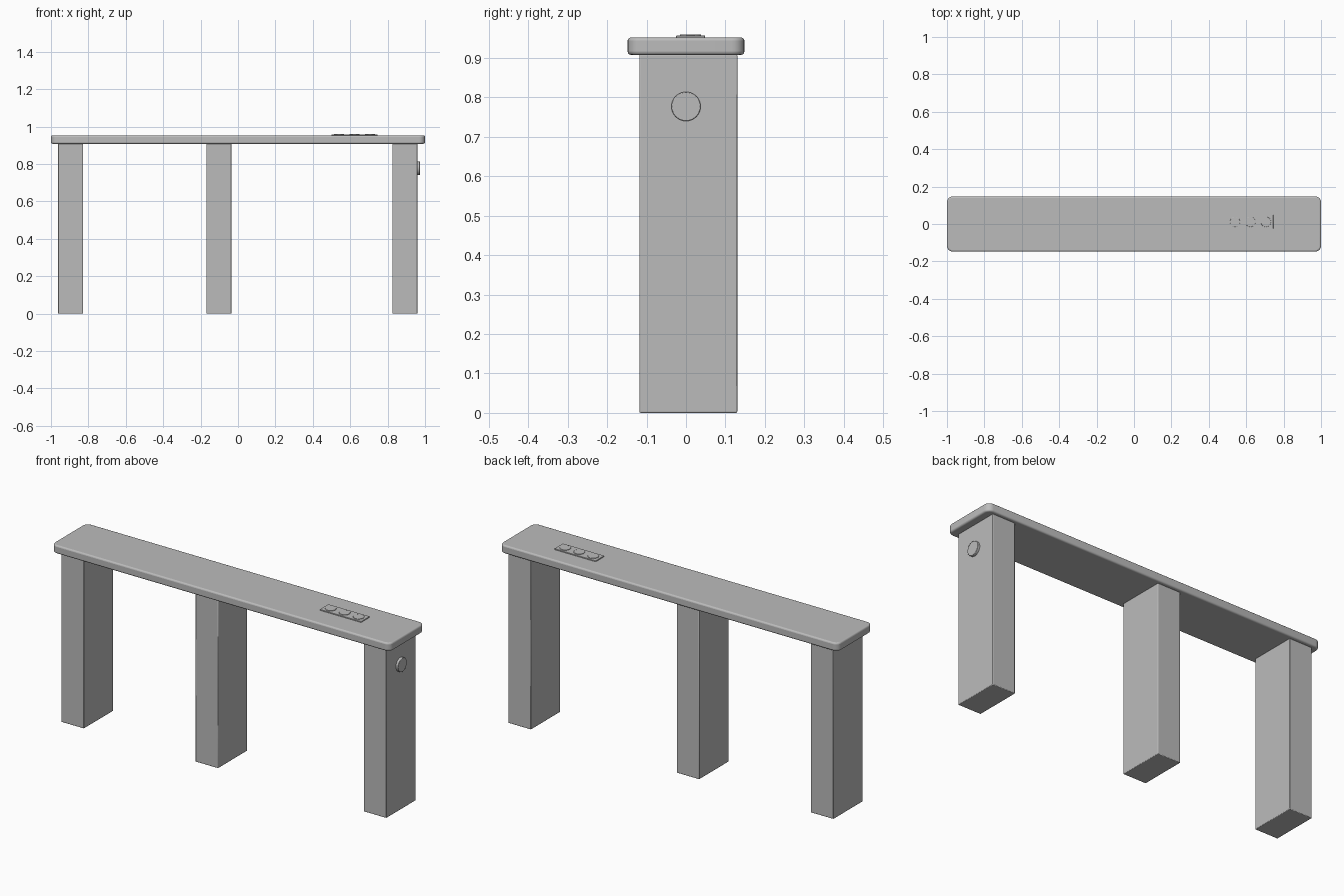
import bpy
import bmesh
from math import pi

cube = bpy.data.objects.get("Cube")
if cube:
    bpy.data.objects.remove(cube, do_unlink=True)

grey = bpy.data.materials.new("plain_grey")
grey.use_nodes = True
color = (0.5, 0.5, 0.5, 1)
grey.diffuse_color = color
grey.node_tree.nodes["Principled BSDF"].inputs["Base Color"].default_value = color


def finish(obj, name, bevel, segments=2):
    """Name, colour, round and smooth the active part."""
    obj.name = name
    obj.data.materials.append(grey)
    if bevel:
        mod = obj.modifiers.new("rounded_edges", "BEVEL")
        mod.width = bevel
        mod.segments = segments
        mod.limit_method = "ANGLE"
        mod.angle_limit = pi / 4
    bpy.ops.object.shade_smooth_by_angle(angle=pi / 6)
    return obj


def box(name, low, high, bevel, segments=2, corner=0):
    """Box between two corners, with optional rounded vertical corners."""
    centre = [(a + b) / 2 for a, b in zip(low, high)]
    bpy.ops.mesh.primitive_cube_add(size=1, location=centre)
    obj = bpy.context.object
    obj.scale = [b - a for a, b in zip(low, high)]
    bpy.ops.object.transform_apply(location=False, rotation=False, scale=True)
    if corner:
        bm = bmesh.new()
        bm.from_mesh(obj.data)
        upright = [e for e in bm.edges
                   if abs(e.verts[0].co.z - e.verts[1].co.z) > 0.001]
        bmesh.ops.bevel(bm, geom=upright, offset=corner, segments=6,
                        profile=0.5, affect="EDGES")
        bm.to_mesh(obj.data)
        bm.free()
    return finish(obj, name, bevel, segments)


def disc(name, centre, radius, depth, bevel, turn=0):
    bpy.ops.mesh.primitive_cylinder_add(vertices=48, radius=radius, depth=depth,
                                        location=centre, rotation=(0, turn, 0))
    return finish(bpy.context.object, name, bevel)


# Table top
box("table_top", (-1, -0.148, 0.908), (1, 0.148, 0.952), 0.008, 3, corner=0.032)

# Three legs
for name, x in (("right_leg", -0.895), ("middle_leg", -0.102), ("left_leg", 0.892)):
    box(name, (x - 0.067, -0.118, 0), (x + 0.067, 0.13, 0.909), 0.003)

# Socket strip with three round sockets
box("socket_plate", (0.5, -0.025, 0.95), (0.745, 0.048, 0.957), 0.001, 1)
for i in range(3):
    disc(f"socket_{i + 1}", (0.54 + 0.0825 * i, 0.0115, 0.957), 0.027, 0.005, 0.0008)

# Round button on the outer face of the left leg
disc("side_button", (0.963, 0, 0.777), 0.037, 0.018, 0.002, turn=pi / 2)
